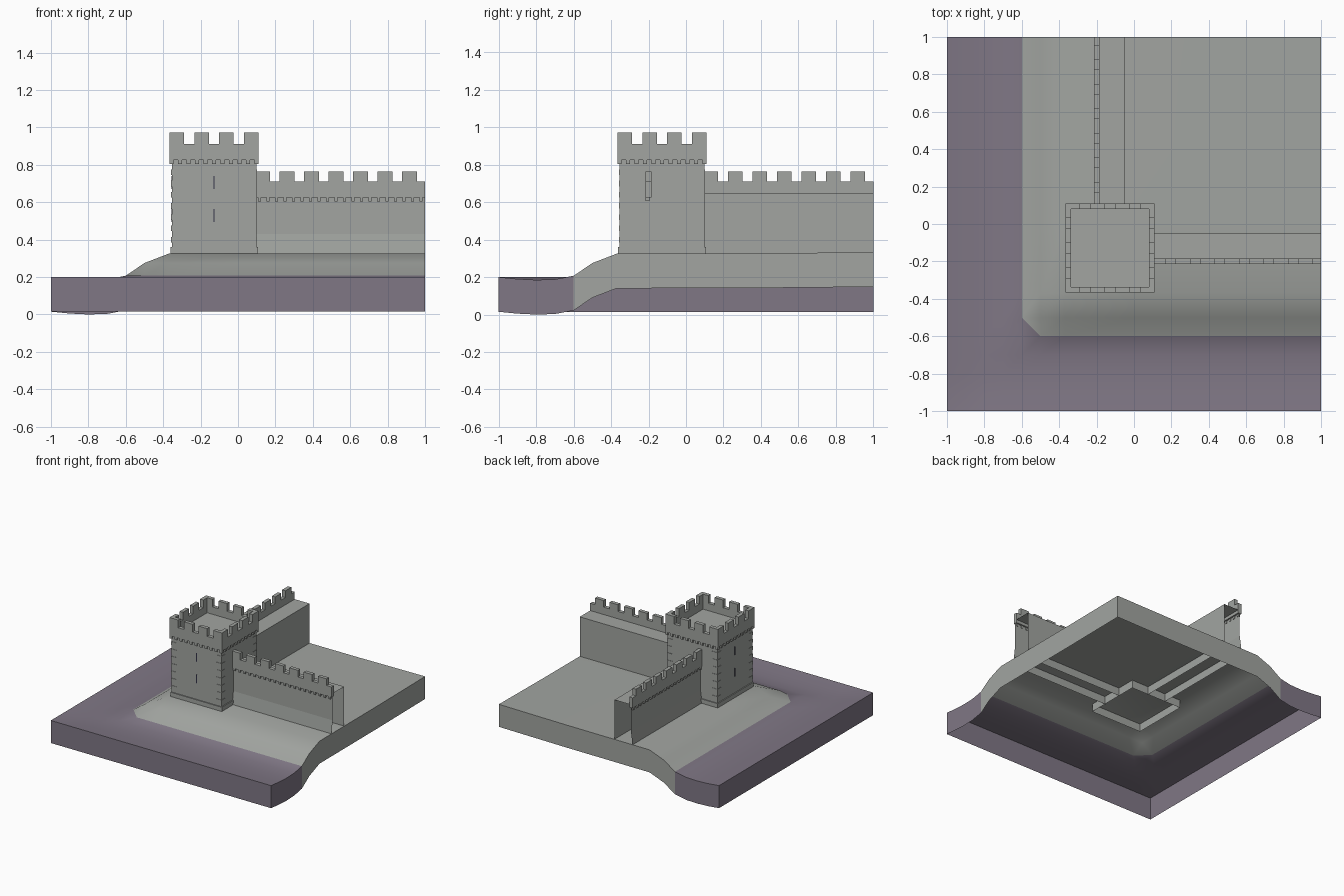
import bpy
import bmesh
from mathutils import Vector

if "Cube" in bpy.data.objects:
    bpy.data.objects.remove(bpy.data.objects["Cube"])


def material(name, r, g, b):
    m = bpy.data.materials.new(name)
    m.use_nodes = True
    m.diffuse_color = (r, g, b, 1)
    m.node_tree.nodes["Principled BSDF"].inputs["Base Color"].default_value = (r, g, b, 1)
    return m


STONE = material("grey stone", 0.36, 0.375, 0.355)
MOAT = material("purple grey moat", 0.215, 0.185, 0.235)
SLIT = material("dark slit", 0.03, 0.03, 0.06)


def finish(bm, name, mats, swap=False):
    """Write the mesh; swap exchanges x and y for the second wall."""
    if swap:
        for v in bm.verts:
            v.co.x, v.co.y = v.co.y, v.co.x
        bmesh.ops.reverse_faces(bm, faces=bm.faces[:])
    me = bpy.data.meshes.new(name)
    bm.to_mesh(me)
    bm.free()
    for m in mats:
        me.materials.append(m)
    ob = bpy.data.objects.new(name, me)
    bpy.context.collection.objects.link(ob)
    return ob


def box(bm, lo, hi):
    made = bmesh.ops.create_cube(bm, size=1)
    lo, hi = Vector(lo), Vector(hi)
    for v in made["verts"]:
        v.co = (lo + hi) / 2 + v.co * (hi - lo)


def parapet(bm, start, end, first, gap, pitch, y0, y1, z0, zc, z1, turn=False):
    """Crenellated slab running along x (or along y when turned)."""
    pts, a = [(start, z0), (start, z1)], start + first
    while a < end - 0.005:
        b = min(a + gap, end)
        pts += [(a, z1), (a, zc), (b, zc)]
        if b < end:
            pts.append((b, z1))
        a += pitch
    if pts[-1][0] < end:
        pts.append((end, z1))
    pts.append((end, z0))
    at = (lambda s, y, z: (y, s, z)) if turn else (lambda s, y, z: (s, y, z))
    face = bm.faces.new([bm.verts.new(at(s, y0, z)) for s, z in pts])
    out = bmesh.ops.extrude_face_region(bm, geom=[face])
    for v in out["geom"]:
        if isinstance(v, bmesh.types.BMVert):
            v.co += Vector(at(0, y1 - y0, 0))
    # the first face stays behind as the back cap
    bmesh.ops.recalc_face_normals(bm, faces=bm.faces[:])


# Ground: sloped sheet with a hanging skirt
PROFILE = {-1: 0.2, -0.9: 0.19, -0.8: 0.185, -0.7: 0.188, -0.6: 0.207,
           -0.5: 0.275, -0.37: 0.325, 0: 0.326, 0.4: 0.327, 1: 0.333}
LINES = list(PROFILE)
THICK = 0.185
bm = bmesh.new()
grid = [[bm.verts.new((x, y, PROFILE[min(x, y)])) for y in LINES] for x in LINES]
n = len(LINES)
for i in range(n - 1):
    for j in range(n - 1):
        a, b = grid[i][j], grid[i + 1][j]
        c, d = grid[i + 1][j + 1], grid[i][j + 1]
        if LINES[i] == LINES[j] == -0.6:
            bm.faces.new((a, b, d)).material_index = 1
            bm.faces.new((b, c, d))
        else:
            f = bm.faces.new((a, b, c, d))
            f.material_index = int(min(LINES[i], LINES[j]) < -0.6)
rim = [r[0] for r in grid] + grid[-1][1:] + [r[-1] for r in grid[-2::-1]] + grid[0][-2:0:-1]
low = [bm.verts.new(v.co - Vector((0, 0, THICK))) for v in rim]
for k in range(len(rim)):
    m = (k + 1) % len(rim)
    f = bm.faces.new((rim[m], rim[k], low[k], low[m]))
    mid = f.calc_center_median()
    f.material_index = int(min(mid.x, mid.y) < -0.6)
ground = finish(bm, "ground", [STONE, MOAT])
bpy.context.view_layer.objects.active = ground
ground.select_set(True)
bpy.ops.object.shade_smooth_by_angle(angle=0.87)
ground.select_set(False)

# Curtain walls: hollow shell, parapet and corbels, repeated along both axes
SECTION = [(-0.215, 0.26), (-0.215, 0.325), (-0.2, 0.43), (-0.2, 0.65), (-0.05, 0.65), (-0.05, 0.26)]
for side, swap in (("front", False), ("right", True)):
    bm = bmesh.new()
    rows = [[bm.verts.new((x, y, z)) for y, z in SECTION] for x in (0.095, 1)]
    for k in range(len(SECTION) - 1):
        bm.faces.new((rows[0][k], rows[1][k], rows[1][k + 1], rows[0][k + 1]))
    finish(bm, side + "_wall", [STONE], swap)

    bm = bmesh.new()
    parapet(bm, 0.1, 1, 0.07, 0.053, 0.131, -0.215, -0.185, 0.625, 0.71, 0.765)
    finish(bm, side + "_wall_parapet", [STONE], swap)

    bm = bmesh.new()
    for k in range(20):
        x = 0.115 + k * 0.0455
        box(bm, (x - 0.008, -0.215, 0.605), (x + 0.008, -0.195, 0.627))
    finish(bm, side + "_wall_corbels", [STONE], swap)

# Tower: open shaft, plinth, quoins and slits
C, BODY, HEAD = -0.128, 0.226, 0.238


def shell(bm, half, z0, z1):
    corners = [(-1, -1), (1, -1), (1, 1), (-1, 1)]
    rings = [[bm.verts.new((C + half * x, C + half * y, z)) for x, y in corners] for z in (z0, z1)]
    for k in range(4):
        m = (k + 1) % 4
        bm.faces.new((rings[0][k], rings[0][m], rings[1][m], rings[1][k]))
    return rings[1]


bm = bmesh.new()
shell(bm, BODY, 0.34, 0.825)
finish(bm, "tower_shaft", [STONE])

bm = bmesh.new()
bm.faces.new(shell(bm, BODY + 0.008, 0.26, 0.36))
finish(bm, "tower_plinth", [STONE])

bm = bmesh.new()
for sx in (-1, 1):
    for sy in (-1, 1):
        x, y = C + sx * (BODY - 0.021), C + sy * (BODY - 0.021)
        for k in range(7):
            z = 0.385 + k * 0.06
            box(bm, (x - 0.024, y - 0.024, z), (x + 0.024, y + 0.024, z + 0.03))
finish(bm, "tower_quoins", [STONE])

for side, swap in (("front", False), ("right", True)):
    bm = bmesh.new()
    for z in (0.493, 0.67):
        box(bm, (C - 0.003, C - BODY - 0.002, z), (C + 0.003, C - BODY + 0.002, z + 0.07))
    finish(bm, side + "_arrow_slits", [SLIT], swap)

# Tower head: roof deck, four crenellated sides and corbels
bm = bmesh.new()
box(bm, (C - HEAD, C - HEAD, 0.825), (C + HEAD, C + HEAD, 0.85))
finish(bm, "tower_roof", [STONE])

T, MERLON, GAP = 0.03, 0.0775, 0.055
bm = bmesh.new()
for s in (-1, 1):
    inner, outer = C + s * (HEAD - T), C + s * HEAD
    parapet(bm, C - HEAD, C + HEAD, MERLON, GAP, MERLON + GAP, outer, inner, 0.85, 0.91, 0.973)
    parapet(bm, C - HEAD + T, C + HEAD - T, MERLON - T, GAP, MERLON + GAP,
            outer, inner, 0.85, 0.91, 0.973, turn=True)
finish(bm, "tower_parapet", [STONE])

bm = bmesh.new()
for s in (-1, 1):
    for k in range(11):
        a = C - HEAD + 0.011 + k * (2 * HEAD - 0.022) / 10
        p, q = sorted((C + s * (BODY - 0.004), C + s * HEAD))
        box(bm, (a - 0.01, p, 0.803), (a + 0.01, q, 0.827))
        box(bm, (p, a - 0.01, 0.803), (q, a + 0.01, 0.827))
finish(bm, "tower_corbels", [STONE])
